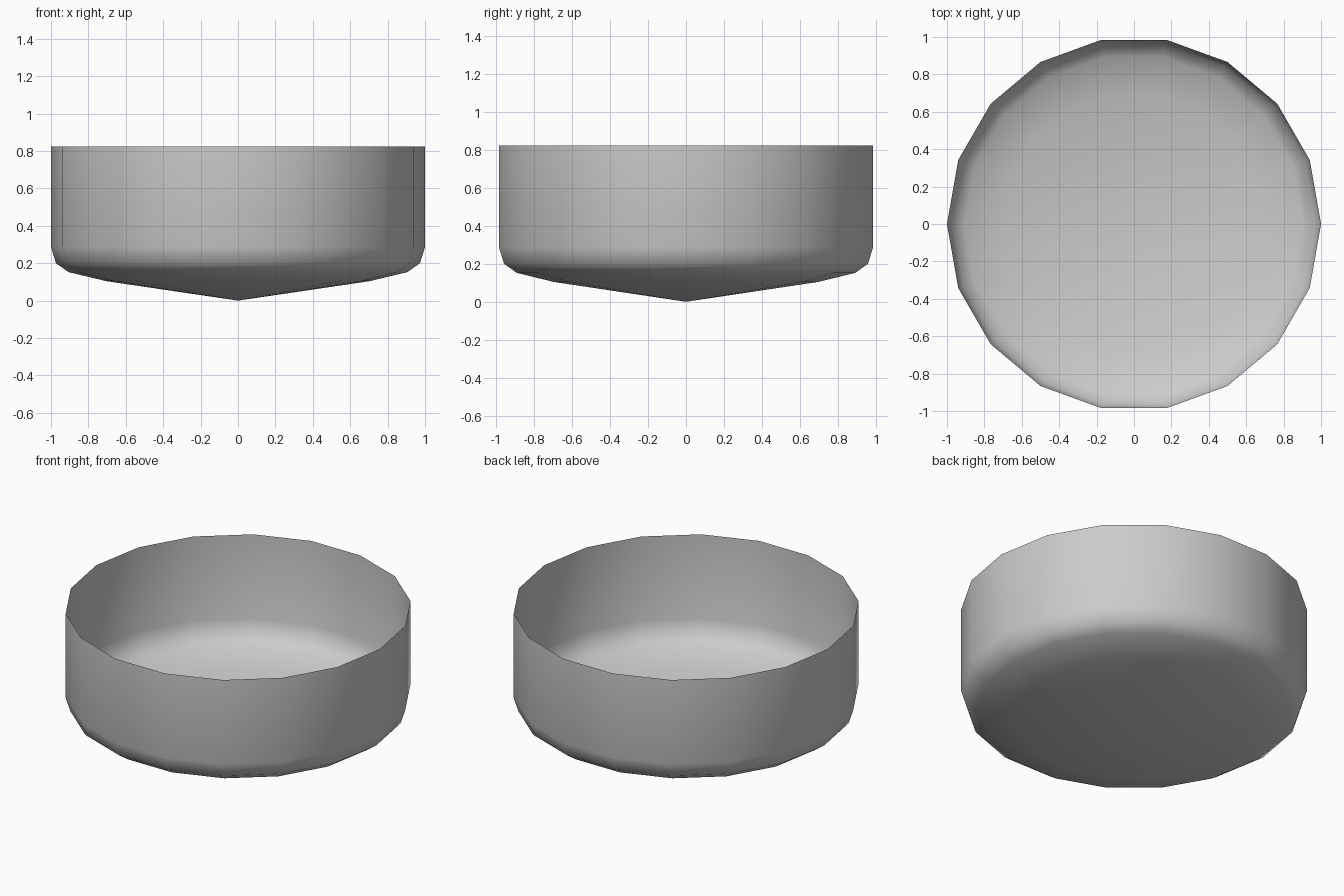
import bpy, bmesh
from math import cos, sin, tau

if "Cube" in bpy.data.objects:
    bpy.data.objects.remove(bpy.data.objects["Cube"])

SIDES = 18
# (radius, height) from the edge of the shallow cone up to the open rim
PROFILE = [(0.705, 0.104), (0.905, 0.152), (0.973, 0.2), (1.0, 0.286), (1.0, 0.823)]

bm = bmesh.new()
tip = bm.verts.new((0, 0, 0))
rings = [[bm.verts.new((r * cos(tau * i / SIDES), r * sin(tau * i / SIDES), z))
          for i in range(SIDES)] for r, z in PROFILE]

for i in range(SIDES):
    j = (i + 1) % SIDES
    # Conical floor
    bm.faces.new((tip, rings[0][j], rings[0][i]))
    # Rounded corner and straight wall
    for low, high in zip(rings, rings[1:]):
        bm.faces.new((low[i], low[j], high[j], high[i]))

for f in bm.faces:
    f.smooth = True

# Open thin-walled bowl
mesh = bpy.data.meshes.new("bowl")
bm.to_mesh(mesh)
bm.free()
bowl = bpy.data.objects.new("bowl", mesh)
bpy.context.collection.objects.link(bowl)
